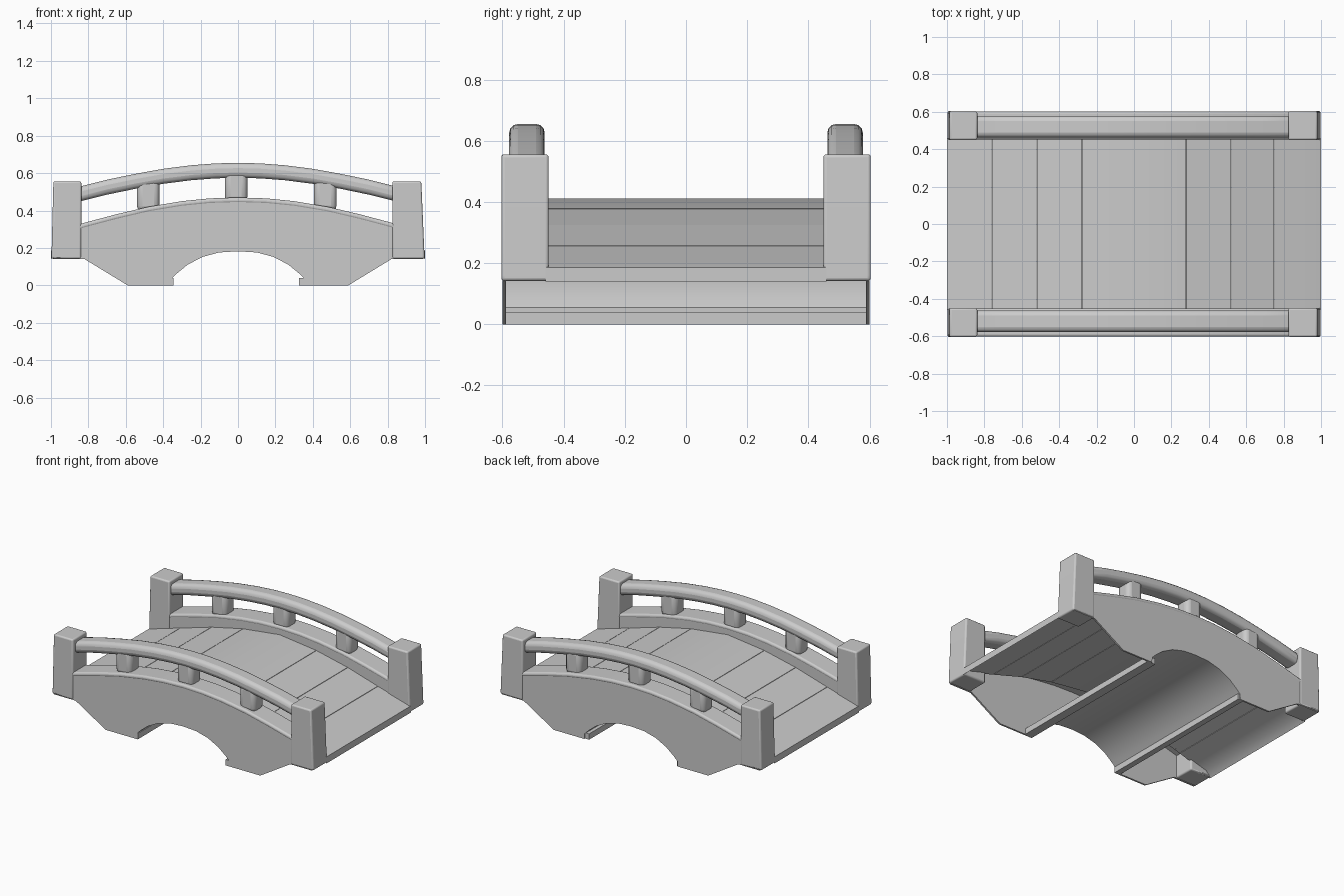
import bpy, bmesh, math

cube = bpy.data.objects.get("Cube")
if cube:
    bpy.data.objects.remove(cube, do_unlink=True)

stone = bpy.data.materials.new("pale_grey_stone")
stone.use_nodes = True
GREY = (0.6, 0.6, 0.6, 1)
stone.diffuse_color = GREY
bsdf = stone.node_tree.nodes["Principled BSDF"]
bsdf.inputs["Base Color"].default_value = GREY
bsdf.inputs["Roughness"].default_value = 0.8

# Half profiles as (distance from centre, height)
CURB = [(0, .47), (.15, .465), (.3, .45), (.48, .42), (.65, .38), (.82, .335), (1, .28)]
DECK = [(0, .412), (.28, .378), (.52, .325), (.75, .257), (.88, .22), (.96, .198), (1, .185)]
RAIL = [(0, .615), (.12, .612), (.25, .602), (.4, .583), (.55, .556), (.7, .525), (.86, .485)]
ARCH = [(0, .182), (.1, .176), (.19, .152), (.27, .11), (.325, .065), (.355, .035)]
BASE = ARCH + [(.357, 0), (.59, 0), (.82, .14), (1, .14)]


def height(profile, x):
    """Linear height of a half profile at x."""
    x = abs(x)
    for (xa, za), (xb, zb) in zip(profile, profile[1:]):
        if x <= xb:
            return za + (zb - za) * (x - xa) / (xb - xa)
    return profile[-1][1]


def stations(*profiles, limit=1.0):
    """All x positions of the profiles, mirrored."""
    xs = {min(p[0], limit) for prof in profiles for p in prof}
    return sorted(xs | {-x for x in xs})


def strip(name, xs, low, high, y0, y1, bevel=0.0, segments=3):
    """Solid band along x between two height functions."""
    bm = bmesh.new()
    rings = [[bm.verts.new(p) for p in ((x, y0, low(x)), (x, y1, low(x)),
                                        (x, y1, high(x)), (x, y0, high(x)))] for x in xs]
    for a, b in zip(rings, rings[1:]):
        for i in range(4):
            j = (i + 1) % 4
            bm.faces.new((a[i], a[j], b[j], b[i]))
    bm.faces.new(rings[0])
    bm.faces.new(rings[-1][::-1])
    bmesh.ops.recalc_face_normals(bm, faces=bm.faces)
    mesh = bpy.data.meshes.new(name)
    bm.to_mesh(mesh)
    bm.free()
    mesh.materials.append(stone)
    obj = bpy.data.objects.new(name, mesh)
    bpy.context.collection.objects.link(obj)
    if bevel:
        mod = obj.modifiers.new("rounding", 'BEVEL')
        mod.width, mod.segments = bevel, segments
        mod.limit_method, mod.angle_limit = 'ANGLE', math.radians(50)
    bpy.ops.object.select_all(action='DESELECT')
    obj.select_set(True)
    bpy.context.view_layer.objects.active = obj
    bpy.ops.object.shade_smooth_by_angle(angle=math.radians(40))
    return obj


def deck_low(x):
    """Thin deck underside with a deeper lip at both ends."""
    return .14 if abs(x) > .97 else height(DECK, x) - .02


# Deck planks separated by fine seams
seams = [-1, -.76, -.52, -.28, .28, .52, .75, 1]
for n, (a, b) in enumerate(zip(seams, seams[1:])):
    a, b = a + .0015, b - .0015
    xs = [a] + [x for x in stations(DECK) if a + .01 < x < b - .01] + [b]
    strip(f"deck_plank_{n + 1}", xs, deck_low, lambda x: height(DECK, x), -.46, .46)

# Arched vault shell under the deck, with its foot ledges
strip("arch_vault", stations(ARCH), lambda x: height(ARCH, x),
      lambda x: height(ARCH, x) + .02, -.595, .592)
for side, xs in (("left", (.325, .385)), ("right", (-.385, -.345))):
    strip(f"{side}_foot_ledge", xs, lambda x: 0, lambda x: .04, -.6, .592)

for side, s in (("front", -1), ("back", 1)):
    def band(y_in, y_out):
        return sorted((s * y_in, s * y_out))

    # Thin outer wall pierced by the arch
    strip(f"{side}_wall", stations(BASE, CURB, limit=.985), lambda x: height(BASE, x),
          lambda x: height(CURB, x) - .012, *band(.588, .6))

    # Curb cap and its inner face, open underneath
    strip(f"{side}_curb_cap", stations(CURB, limit=.9), lambda x: height(CURB, x) - .03,
          lambda x: height(CURB, x), *band(.453, .602), bevel=.012)
    strip(f"{side}_curb_inner_face", stations(CURB, DECK, limit=.9), deck_low,
          lambda x: height(CURB, x) - .015, *band(.454, .466))

    # Curved handrail
    strip(f"{side}_rail", stations(RAIL), lambda x: height(RAIL, x) - .04,
          lambda x: height(RAIL, x) + .04, *band(.462, .578), bevel=.028)

    # Balusters
    for n, x in enumerate((-.48, -.01, .467)):
        strip(f"{side}_baluster_{n + 1}", [x - .06, x + .06],
              lambda _: height(CURB, x) - .025, lambda _: height(RAIL, x),
              *band(.466, .574), bevel=.03)

    # End posts, leaning out slightly at the foot, with softened edges
    for end, xs in (("left", (.825, .98, .997)), ("right", (-.997, -.987, -.838))):
        strip(f"{side}_{end}_post", xs, lambda x: .142,
              lambda x: .16 if abs(x) > .99 else .556, *band(.449, .604), bevel=.01)
